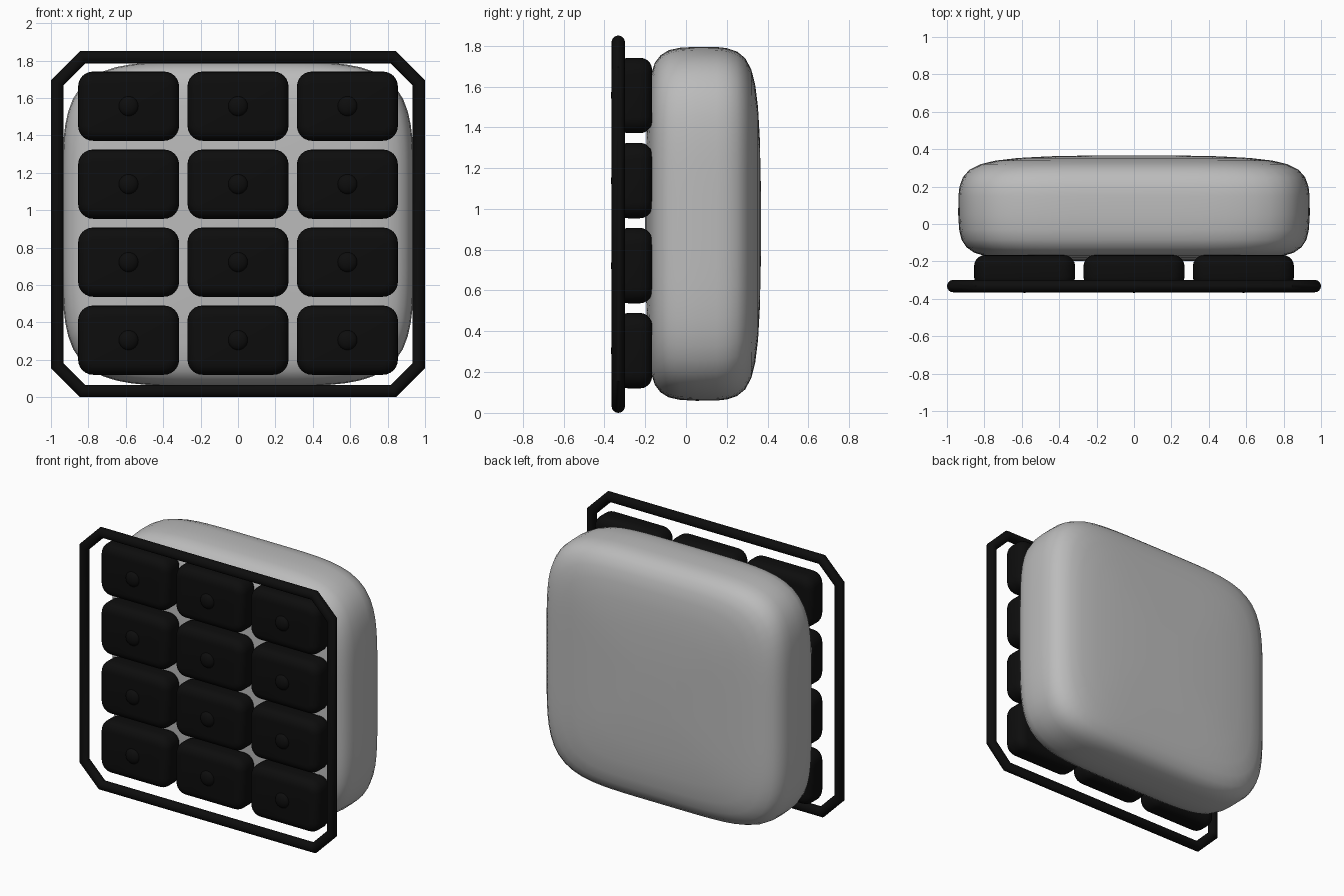
import bpy, bmesh, math
from mathutils import Matrix

cube = bpy.data.objects.get("Cube")
if cube:
    bpy.data.objects.remove(cube)


def make_material(name, value):
    mat = bpy.data.materials.new(name)
    mat.use_nodes = True
    colour = (value, value, value, 1)
    mat.diffuse_color = colour
    mat.node_tree.nodes["Principled BSDF"].inputs["Base Color"].default_value = colour
    return mat


GREY = make_material("light grey", 0.5)
BLACK = make_material("black", 0.004)
MID_Z = 0.927


def finish(bm, name, mat, angle=40):
    bmesh.ops.recalc_face_normals(bm, faces=bm.faces)
    mesh = bpy.data.meshes.new(name)
    bm.to_mesh(mesh)
    bm.free()
    mesh.materials.append(mat)
    obj = bpy.data.objects.new(name, mesh)
    bpy.context.collection.objects.link(obj)
    bpy.ops.object.select_all(action="DESELECT")
    obj.select_set(True)
    bpy.context.view_layer.objects.active = obj
    bpy.ops.object.shade_smooth_by_angle(angle=math.radians(angle))
    return obj


def bridge(bm, a, b):
    for i in range(len(a)):
        j = (i + 1) % len(a)
        bm.faces.new((a[i], a[j], b[j], b[i]))


# Cushion body: rounded-square rings stacked from front to back
def rounded_ring(bm, half_x, y, sides=96, power=5):
    ring = []
    for i in range(sides):
        t = math.tau * (i + 0.5) / sides
        c, s = math.cos(t), math.sin(t)
        r = half_x / (abs(c) ** power + abs(s) ** power) ** (1 / power)
        ring.append(bm.verts.new((r * c, y, MID_Z + r * s * 0.923)))
    return ring


profile = [(0.2, -0.2), (0.5, -0.193), (0.7, -0.182), (0.8, -0.17), (0.855, -0.153),
           (0.895, -0.125), (0.922, -0.085), (0.935, -0.03), (0.94, 0.05), (0.939, 0.15),
           (0.933, 0.2), (0.915, 0.25), (0.88, 0.29), (0.82, 0.32), (0.74, 0.339),
           (0.62, 0.353), (0.45, 0.362), (0.2, 0.367)]
bm = bmesh.new()
rings = [rounded_ring(bm, half_x, y) for half_x, y in profile]
for a, b in zip(rings, rings[1:]):
    bridge(bm, a, b)
bm.faces.new(rings[0])
bm.faces.new(rings[-1])
finish(bm, "cushion_body", GREY, 60)


# Octagonal tube frame with mitred corners
def octagon(bm, inset, y):
    w, h = 1 - inset, 0.925 - inset
    c = 0.155 - inset * (2 - math.sqrt(2))
    corners = [(w, h - c), (w - c, h), (c - w, h), (-w, h - c),
               (-w, c - h), (c - w, -h), (w - c, -h), (w, c - h)]
    return [bm.verts.new((x, y, 0.925 + z)) for x, z in corners]


bm = bmesh.new()
radius, sides = 0.033, 16
loops = []
for k in range(sides):
    t = math.tau * k / sides
    loops.append(octagon(bm, radius * (1 - math.cos(t)), -0.332 + radius * math.sin(t)))
for k in range(sides):
    bridge(bm, loops[k], loops[(k + 1) % sides])
finish(bm, "tube_frame", BLACK)


# Rounded pads, each with a shallow domed button on its front
def add_pad(name, x, z):
    bm = bmesh.new()
    bmesh.ops.create_cube(bm, size=1, matrix=Matrix.Diagonal((0.54, 0.176, 0.37, 1)))
    along_y = [e for e in bm.edges if abs(e.verts[0].co.y - e.verts[1].co.y) > 0.1]
    bmesh.ops.bevel(bm, geom=along_y, offset=0.08, segments=6, profile=0.5, affect="EDGES")
    rims = [e for e in bm.edges if abs(e.verts[0].co.y - e.verts[1].co.y) < 0.01]
    bmesh.ops.bevel(bm, geom=rims, offset=0.06, segments=5, profile=0.5, affect="EDGES")
    finish(bm, name, BLACK).location = (x, -0.254, z)


def add_button(name, x, z):
    bm = bmesh.new()
    bmesh.ops.create_uvsphere(bm, u_segments=24, v_segments=12, radius=1,
                              matrix=Matrix.Diagonal((0.053, 0.03, 0.053, 1)))
    finish(bm, name, BLACK).location = (x, -0.338, z)


for row in range(4):
    for col in range(3):
        x, z = (col - 1) * 0.585, 0.305 + row * 0.417
        add_pad(f"pad_{row + 1}_{col + 1}", x, z)
        add_button(f"button_{row + 1}_{col + 1}", x, z)
